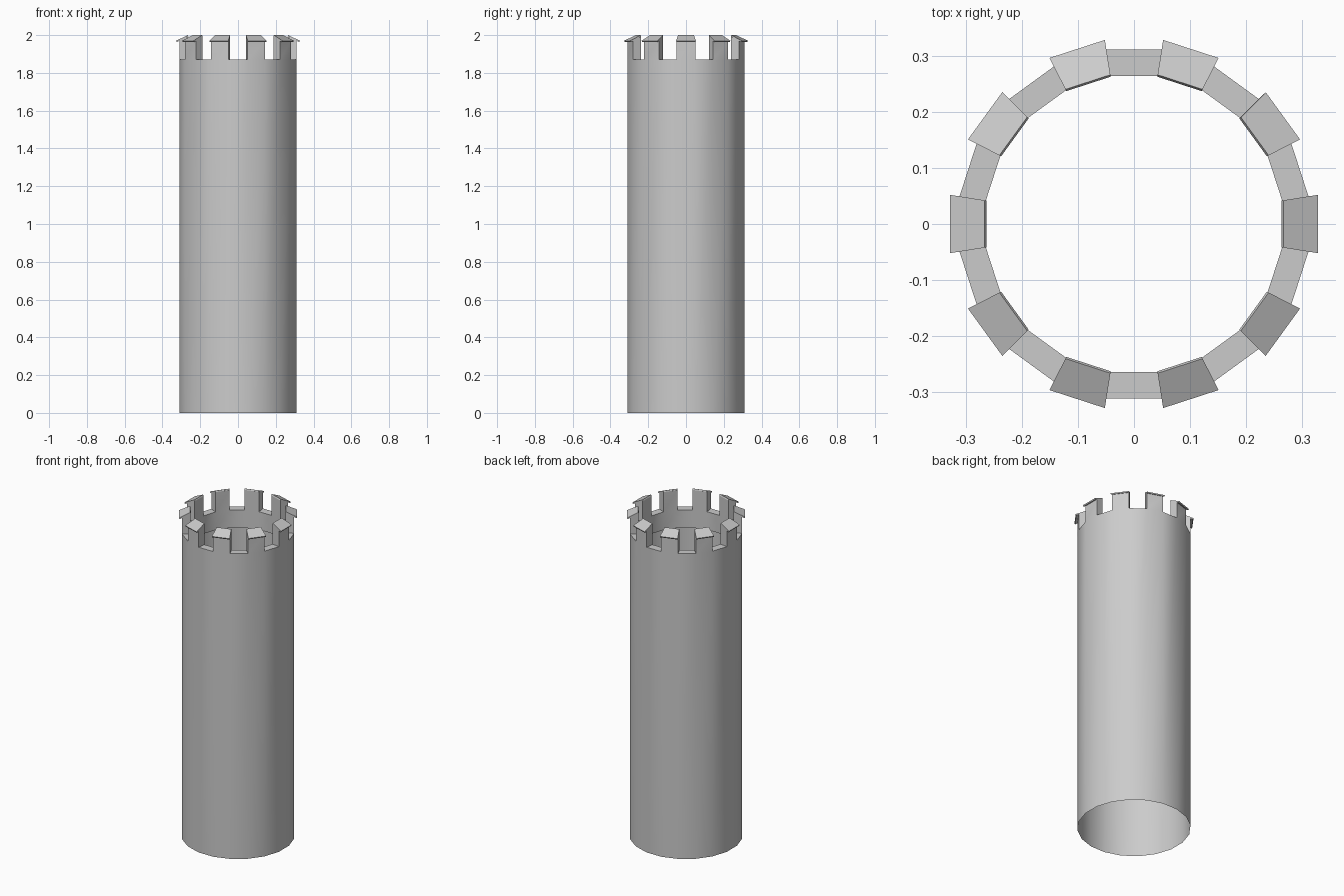
import bpy, bmesh, math

cube = bpy.data.objects.get("Cube")
if cube:
    bpy.data.objects.remove(cube, do_unlink=True)

SIDES = 20
STEP = 2 * math.pi / SIDES
OUTER, INNER = 0.311, 0.264      # distances to the flat sides
FLOOR, LEDGE = 1.87, 1.76        # battlement gaps and bottom of the inner lining

stone = bpy.data.materials.new("grey_stone")
stone.use_nodes = True
grey = (0.6, 0.6, 0.6, 1)
stone.diffuse_color = grey
stone.node_tree.nodes["Principled BSDF"].inputs["Base Color"].default_value = grey


def segment(bm, profile, index, closed=False, ends=False):
    """Sweep a (distance, height) profile across one flat side."""
    rows = []
    for side in (-0.5, 0.5):
        a = (index + side) * STEP
        k = 1 / math.cos(STEP / 2)
        rows.append([bm.verts.new((r * k * math.cos(a), r * k * math.sin(a), z))
                     for r, z in profile])
    p, q = rows
    n = len(profile)
    for i in range(n if closed else n - 1):
        j = (i + 1) % n
        bm.faces.new((p[i], q[i], q[j], p[j]))
    if ends:
        bm.faces.new(p)
        bm.faces.new(q[::-1])


def finish(bm, name):
    bmesh.ops.remove_doubles(bm, verts=bm.verts, dist=0.0005)
    mesh = bpy.data.meshes.new(name)
    bm.to_mesh(mesh)
    bm.free()
    mesh.materials.append(stone)
    obj = bpy.data.objects.new(name, mesh)
    bpy.context.collection.objects.link(obj)
    bpy.ops.object.select_all(action='DESELECT')
    obj.select_set(True)
    bpy.context.view_layer.objects.active = obj
    bpy.ops.object.shade_smooth_by_angle(angle=math.radians(30))


# Tower wall with inner lining; even sides rise into merlons
merlon = [(OUTER, FLOOR), (OUTER, 1.97), (INNER, 1.992), (INNER, FLOOR)]
wall = bmesh.new()
for i in range(SIDES):
    segment(wall, [(OUTER, 0), (OUTER, FLOOR)], i)
    segment(wall, [(INNER, FLOOR), (INNER, LEDGE), (OUTER, LEDGE)], i)
    if i % 2:
        segment(wall, [(OUTER, FLOOR), (INNER, FLOOR)], i)
    else:
        segment(wall, merlon, i, ends=True)
finish(wall, "tower_wall")

# Sloping coping slab on every merlon
slab = [(0.3245, 1.963), (0.328, 1.97), (0.266, 2.0), (0.2625, 1.993)]
caps = bmesh.new()
for i in range(0, SIDES, 2):
    segment(caps, slab, i, closed=True, ends=True)
finish(caps, "merlon_caps")
